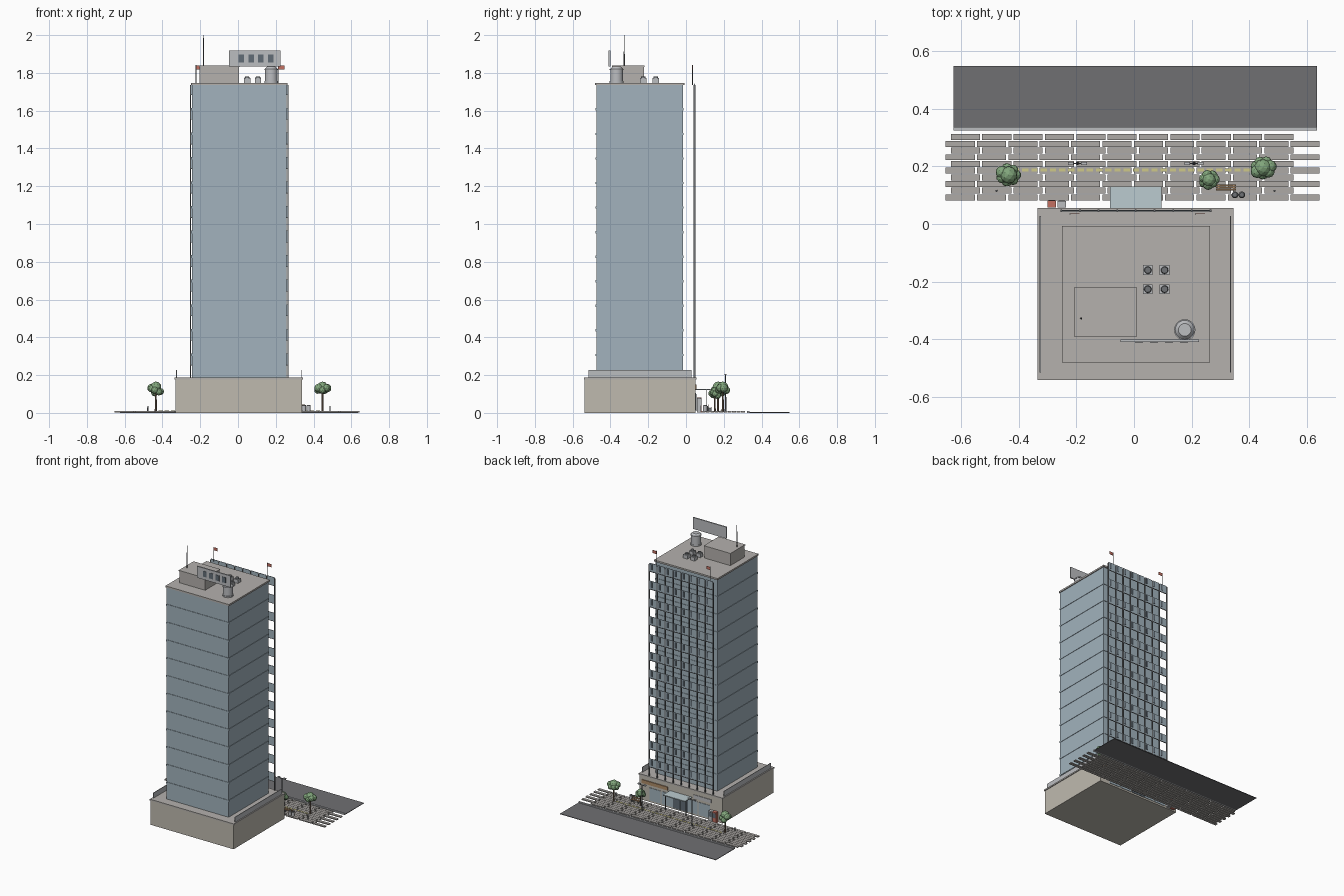
import bpy, bmesh, math, random
from mathutils import Matrix, Vector

if "Cube" in bpy.data.objects:
    bpy.data.objects.remove(bpy.data.objects["Cube"])
random.seed(4)

MATS = {}
COL = dict(glass=(.36, .45, .51), dark=(.12, .15, .18), frame=(.16, .17, .18), beige=(.52, .49, .43),
           roof=(.46, .44, .42), steel=(.5, .51, .53), paver=(.42, .40, .38), road=(.16, .16, .17),
           red=(.55, .16, .12), wood=(.42, .26, .14), leaf=(.22, .38, .2), bark=(.2, .14, .1),
           yellow=(.62, .58, .25), canopy=(.5, .6, .63))


def finish(name, bm, col):
    me = bpy.data.meshes.new(name)
    bm.to_mesh(me)
    bm.free()
    ob = bpy.data.objects.new(name, me)
    bpy.context.collection.objects.link(ob)
    if col not in MATS:
        MATS[col] = bpy.data.materials.new(col)
        MATS[col].diffuse_color = (*COL[col], 1)
    me.materials.append(MATS[col])
    return ob


def boxes(name, items, col):
    """Each item is x0, x1, y0, y1, z0, z1."""
    bm = bmesh.new()
    for x0, x1, y0, y1, z0, z1 in items:
        m = Matrix.Translation(((x0 + x1) / 2, (y0 + y1) / 2, (z0 + z1) / 2))
        bmesh.ops.create_cube(bm, size=1, matrix=m @ Matrix.Diagonal((x1 - x0, y1 - y0, z1 - z0, 1)))
    return finish(name, bm, col)


def cyls(name, items, col, seg=16):
    """Each item is x, y, z0, z1, bottom radius, top radius."""
    bm = bmesh.new()
    for x, y, z0, z1, r0, r1 in items:
        bmesh.ops.create_cone(bm, cap_ends=True, segments=seg, radius1=r0, radius2=r1, depth=z1 - z0,
                              matrix=Matrix.Translation((x, y, (z0 + z1) / 2)))
    ob = finish(name, bm, col)
    bpy.context.view_layer.objects.active = ob
    ob.select_set(True)
    bpy.ops.object.shade_smooth_by_angle(angle=math.radians(35))
    ob.select_set(False)
    return ob


# Podium
boxes("podium", [(-.33, .34, -.537, .05, 0, .178)], "beige")
boxes("podium_roof_slab", [(-.335, .345, -.541, .055, .178, .188)], "roof")
boxes("podium_side_parapets", [(-.327, -.323, -.515, .028, .188, .226),
                               (.333, .337, -.515, .028, .188, .226)], "steel")

# Tower shaft with floor bands
FLOOR, Z0 = .13, .18
boxes("tower_shaft", [(-.244, .257, -.475, -.015, .186, 1.737)], "glass")
boxes("floor_bands", [(-.247, .26, -.478, -.012, Z0 + FLOOR * k - .009, Z0 + FLOOR * k + .003)
                      for k in range(1, 12)], "glass")
boxes("tower_roof_slab", [(-.25, .263, -.481, -.007, 1.735, 1.747)], "roof")

# Street-side screen standing clear of the shaft
XA, XB, BAYS = -.252, .265, 8
BW = (XB - XA) / BAYS
boxes("screen_mullions", [(XA + BW * i - .003, XA + BW * i + .003, .041, .05, .188, 1.737)
                          for i in range(BAYS + 1)], "frame")
panels, vents, rails = [], [], []
for k in range(12):
    z = Z0 + .01 + FLOOR * k
    rails.append((XA, XB, .043, .048, z + .062, z + .066))
    for i in range(BAYS):
        x = XA + BW * i
        panels.append((x + .003, x + BW - .003, .043, .046, z + .066, z + .125))
        vents.append((x + BW * .62, x + BW * .82, .046, .048, z + .078, z + .118))
boxes("screen_panels", panels, "glass")
boxes("screen_vents", vents, "dark")
boxes("screen_rails", rails, "frame")

# Shop front, canopy and fascia
boxes("shop_windows", [(-.23 + .1 * i, -.14 + .1 * i, .05, .053, .012, .105) for i in range(5)], "glass")
boxes("entrance_doors", [(-.055, .002, .053, .056, .01, .1), (.008, .065, .053, .056, .01, .1)], "dark")
boxes("entrance_canopy", [(-.083, .095, .05, .13, .12, .127)], "canopy")
boxes("shop_fascia", [(.11, .32, .05, .056, .125, .15)], "wood")
boxes("shop_fascia_left", [(-.24, -.1, .05, .054, .125, .15)], "steel")
boxes("canopy_posts", [(x - .002, x + .002, .108, .112, .01, .12) for x in (-.076, .088)], "frame")

# Roof plant
boxes("roof_plant_room", [(-.203, .006, -.388, -.222, 1.746, 1.832)], "roof")
boxes("plant_room_cap", [(-.206, .009, -.391, -.219, 1.832, 1.838)], "roof")
cyls("antenna", [(-.183, -.327, 1.838, 2.0, .0035, .0015)], "frame", 8)
boxes("roof_board", [(-.047, .225, -.409, -.4, 1.834, 1.918)], "steel")
boxes("board_inserts", [(.003 + .052 * i, .032 + .052 * i, -.411, -.408, 1.856, 1.897)
                        for i in range(4)], "dark")
cyls("water_tank", [(.176, -.367, 1.757, 1.82, .034, .034), (.176, -.367, 1.82, 1.833, .034, .022),
                    (.176, -.367, 1.746, 1.757, .037, .037), (.176, -.367, 1.815, 1.821, .037, .037)], "steel", 20)
UNITS = [(x, y) for x in (.048, .106) for y in (-.16, -.226)]
boxes("cooling_units", [(x - .017, x + .017, y - .017, y + .017, 1.746, 1.773) for x, y in UNITS], "steel")
cyls("cooling_fans", [(x, y, 1.773, 1.782, .013, .011) for x, y in UNITS], "frame", 12)

# Flags above the screen
cyls("flag_poles", [(x, .035, 1.735, 1.842, .002, .002) for x in (-.222, .213)], "frame", 8)
boxes("flags", [(x, x + .033, .034, .036, 1.818, 1.84) for x in (-.222, .213)], "red")

# Pavement in staggered rows
tiles, guide = [], []
for r in range(10):
    y = .082 + r * .0232
    x0, n = ((-.635, 11) if r % 2 else (-.653, 12))
    for i in range(n):
        x = x0 + .1087 * i
        tiles.append((x, x + .101, y, y + .0205, .003, .01))
for i in range(27):
    x = -.42 + i * .032
    guide.append((x, x + .022, .182, .192, .009, .0115))
boxes("pavers", tiles, "paver")
boxes("guide_strip", guide, "yellow")
boxes("road", [(-.625, .635, .337, .548, 0, .004)], "road")
boxes("kerb", [(-.625, .635, .324, .337, 0, .01)], "steel")

# Trees with clustered crowns
for n, (tx, ty, s) in enumerate([(-.435, .17, 1), (.26, .153, .8), (.447, .195, 1)]):
    cyls(f"tree_trunk_{n}", [(tx, ty, .005, .11 * s + .01, .006 * s, .004 * s)], "bark", 8)
    bm = bmesh.new()
    blobs = [(0, 0, .014, .03)]
    for j in range(7):
        a = j * math.tau / 7 + n
        blobs.append((.025 * math.cos(a), .021 * math.sin(a), random.uniform(-.016, .012),
                      random.uniform(.018, .024)))
    for bx, by, bz, br in blobs:
        bmesh.ops.create_icosphere(bm, subdivisions=2, radius=br * s,
                                   matrix=Matrix.Translation((tx + bx * s, ty + by * s, .012 + (.11 + bz) * s)))
    finish(f"tree_crown_{n}", bm, "leaf")

# Street lamps with a double arm
for n, x in enumerate((-.196, .208)):
    cyls(f"lamp_pole_{n}", [(x, .21, .005, .2, .0035, .0025), (x, .21, .005, .02, .006, .005)], "frame", 8)
    boxes(f"lamp_arm_{n}", [(x - .032, x + .032, .208, .212, .196, .2)], "frame")
    boxes(f"lamp_heads_{n}", [(x + s * .023 - .01, x + s * .023 + .01, .205, .215, .2, .206)
                              for s in (-1, 1)], "steel")

# Vending machines, bench, bins and bollards
boxes("vending_machine_red", [(-.3, -.27, .057, .082, .003, .082)], "red")
boxes("vending_machine_grey", [(-.266, -.236, .057, .08, .003, .08)], "steel")
boxes("vending_window", [(-.296, -.274, .082, .083, .04, .074), (-.262, -.24, .08, .081, .04, .074)], "dark")
boxes("bench_slats", [(.285, .354, .118 + .007 * i, .123 + .007 * i, .026, .029) for i in range(3)]
      + [(.285, .354, .117, .12, .034, .044)], "wood")
boxes("bench_legs", [(x, x + .005, .118, .136, .008, .026) for x in (.291, .343)], "frame")
cyls("litter_bins", [(x, .101, .004, .038, .01, .011) for x in (.35, .374)], "steel", 14)
cyls("bin_lids", [(x, .101, .038, .042, .0118, .008) for x in (.35, .374)], "frame", 14)
cyls("bollards", [(x, .115, .005, .036, .004, .0035) for x in (-.477, .487)], "frame", 10)

for m in bpy.data.materials:
    if m.users and not m.is_grease_pencil:
        m.use_nodes = True
        m.node_tree.nodes["Principled BSDF"].inputs["Base Color"].default_value = m.diffuse_color
